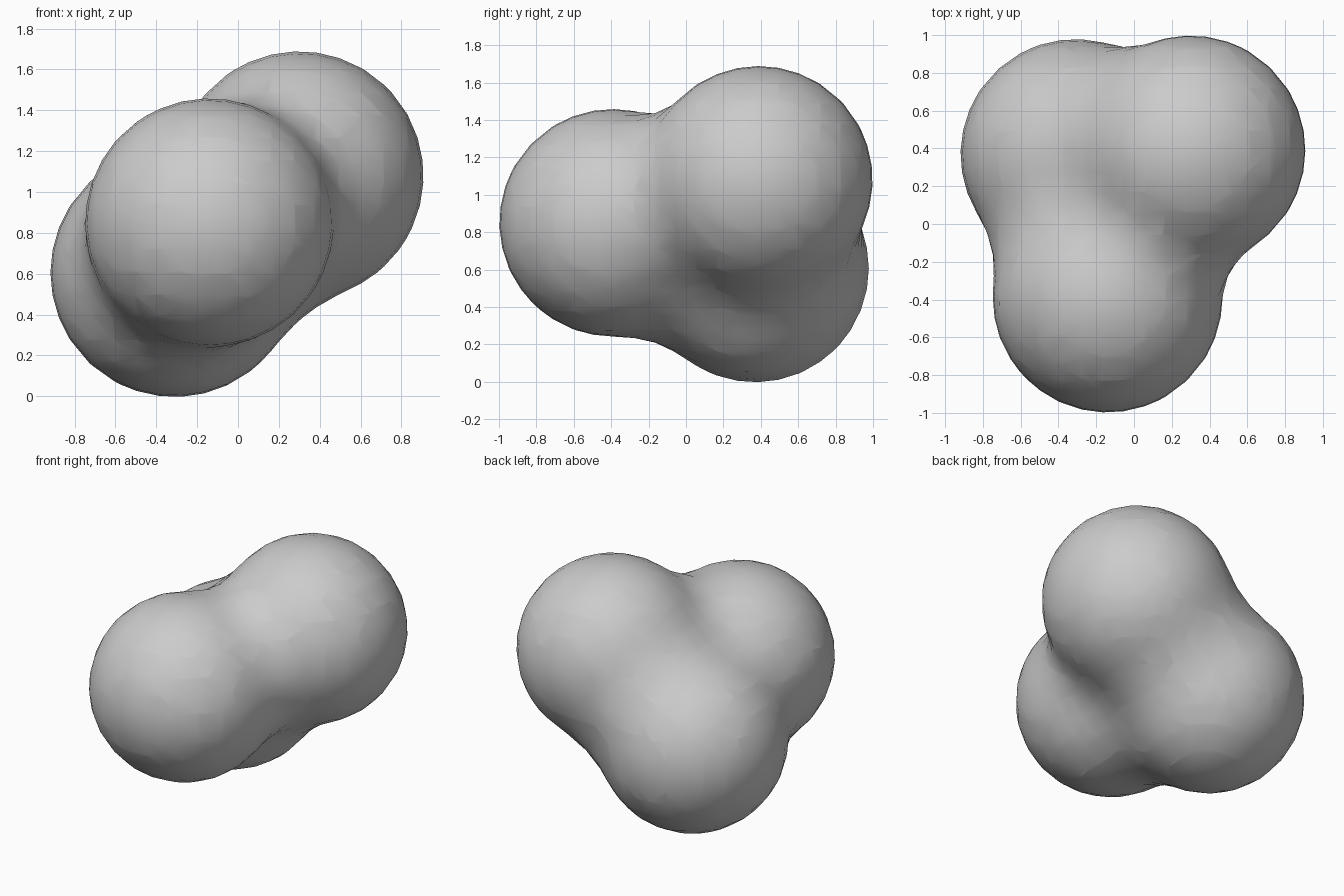
import bpy

cube = bpy.data.objects.get("Cube")
if cube:
    bpy.data.objects.remove(cube, do_unlink=True)

# Material
grey = bpy.data.materials.new("light grey")
grey.use_nodes = True
colour = (0.6, 0.6, 0.6, 1)
grey.diffuse_color = colour
grey.node_tree.nodes["Principled BSDF"].inputs["Base Color"].default_value = colour

# Three blending balls: front, upper left back, lower right back
LOBES = [(-0.14, -0.39, 0.85), (0.30, 0.39, 1.08), (-0.31, 0.37, 0.605)]
BALL_RADIUS = 0.608
REACH = 0.9
meta = bpy.data.metaballs.new("blob_field")
meta.resolution = meta.render_resolution = 0.11
meta.threshold = 0.6
for centre in LOBES:
    ball = meta.elements.new(type='BALL')
    ball.co = centre
    ball.radius = REACH
    # Strength that puts the surface of a lone ball at BALL_RADIUS
    ball.stiffness = meta.threshold / (1 - (BALL_RADIUS / REACH) ** 2) ** 3
field = bpy.data.objects.new("blob_field", meta)
bpy.context.collection.objects.link(field)
bpy.context.view_layer.update()

# Turn the field into a smooth-shaded mesh
graph = bpy.context.evaluated_depsgraph_get()
mesh = bpy.data.meshes.new_from_object(field.evaluated_get(graph))
mesh.name = "three_lobed_blob"
mesh.materials.clear()
mesh.materials.append(grey)
for face in mesh.polygons:
    face.use_smooth = True
blob = bpy.data.objects.new("three_lobed_blob", mesh)
bpy.context.collection.objects.link(blob)
bpy.data.objects.remove(field, do_unlink=True)
bpy.data.metaballs.remove(meta)
